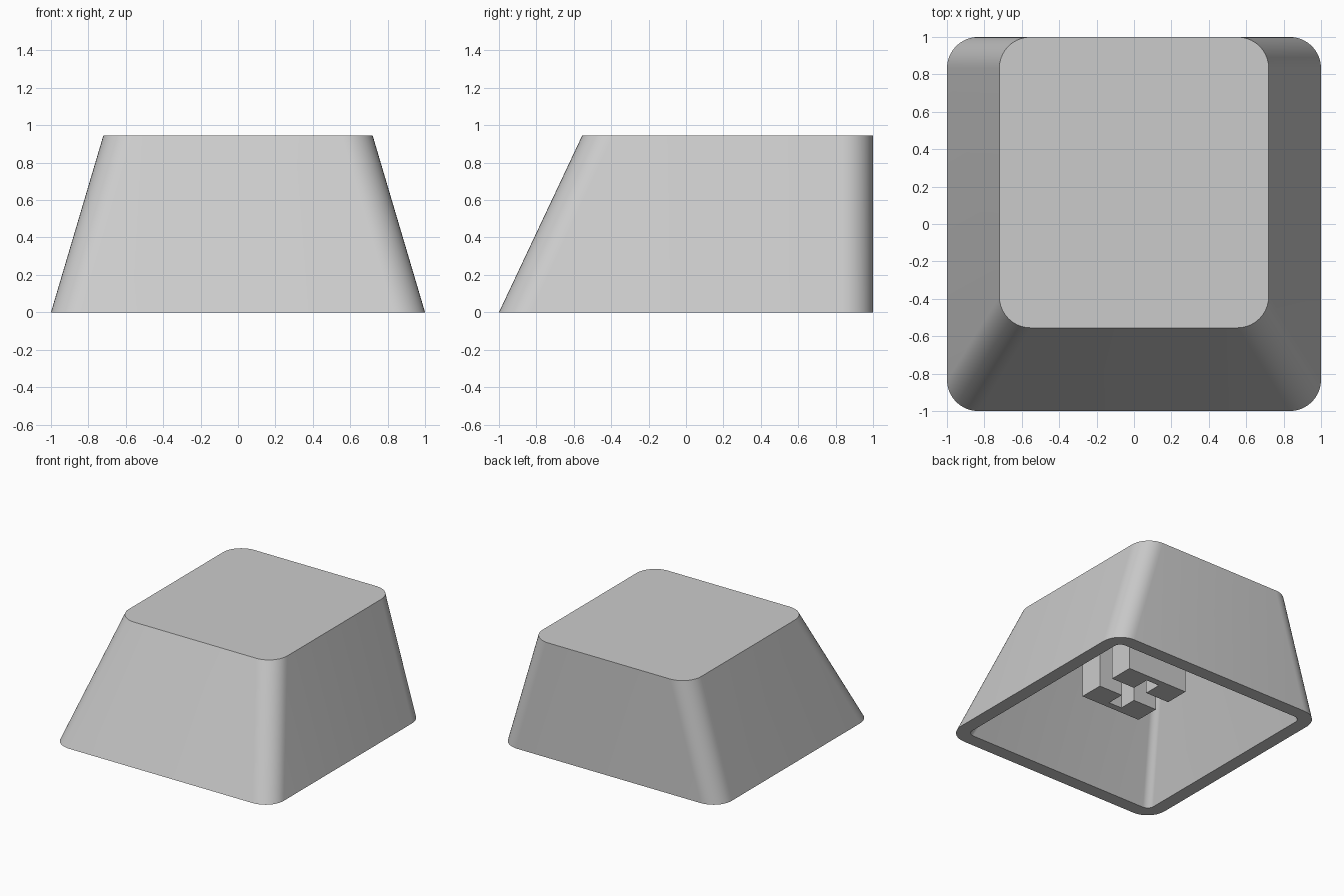
import bpy, bmesh
from math import radians, cos, sin

cube = bpy.data.objects.get("Cube")
if cube:
    bpy.data.objects.remove(cube, do_unlink=True)

grey = bpy.data.materials.new("light grey plastic")
grey.use_nodes = True
colour = (0.6, 0.6, 0.6, 1)
grey.diffuse_color = colour
grey.node_tree.nodes["Principled BSDF"].inputs["Base Color"].default_value = colour

WALL = 0.11
RADIUS = 0.167
HEIGHT = 0.945


def rounded_rect(half_x, front, back, radius, z, steps=10):
    """Outline of a rounded rectangle, counter-clockwise."""
    corners = [(half_x, back, 0), (-half_x, back, 90),
               (-half_x, front, 180), (half_x, front, 270)]
    points = []
    for x, y, start in corners:
        cx = x - radius if x > 0 else x + radius
        cy = y - radius if y == back else y + radius
        for i in range(steps + 1):
            a = radians(start + 90 * i / steps)
            points.append((cx + radius * cos(a), cy + radius * sin(a), z))
    return points


def loft(name, rings):
    """Skin a stack of matching outlines and cap both ends."""
    bm = bmesh.new()
    loops = [[bm.verts.new(p) for p in ring] for ring in rings]
    n = len(loops[0])
    for low, high in zip(loops, loops[1:]):
        for i in range(n):
            j = (i + 1) % n
            bm.faces.new((low[i], low[j], high[j], high[i]))
    bm.faces.new(loops[0][::-1])
    bm.faces.new(loops[-1])
    bmesh.ops.recalc_face_normals(bm, faces=bm.faces)
    mesh = bpy.data.meshes.new(name)
    bm.to_mesh(mesh)
    bm.free()
    mesh.materials.append(grey)
    obj = bpy.data.objects.new(name, mesh)
    bpy.context.collection.objects.link(obj)
    return obj


# Hollow tapered shell: inside roof, inside rim, outside rim, outside top
inner_r = RADIUS - WALL
shell = loft("key_shell", [
    rounded_rect(0.72 - WALL, -0.555 + WALL, 1 - WALL, inner_r, HEIGHT - WALL),
    rounded_rect(1 - WALL, -1 + WALL, 1 - WALL, inner_r, 0),
    rounded_rect(1, -1, 1, RADIUS, 0),
    rounded_rect(0.72, -0.555, 1, RADIUS, HEIGHT),
])
bpy.context.view_layer.objects.active = shell
shell.select_set(True)
bpy.ops.object.shade_smooth_by_angle(angle=radians(30))

# Stem under the roof: two notched halves leaving a cross-shaped socket
HALF, SLOT, NOTCH, NOTCH_END = 0.275, 0.072, 0.06, 0.22
half_profile = [(HALF, SLOT), (HALF, HALF), (-HALF, HALF), (-HALF, SLOT),
                (-NOTCH, SLOT), (-NOTCH, NOTCH_END),
                (NOTCH, NOTCH_END), (NOTCH, SLOT)]
stem = loft("stem", [[(x, y, z) for x, y in half_profile]
                     for z in (0.28, HEIGHT - WALL / 2)])
mirror = stem.modifiers.new("other half", 'MIRROR')
mirror.use_axis = (False, True, False)
